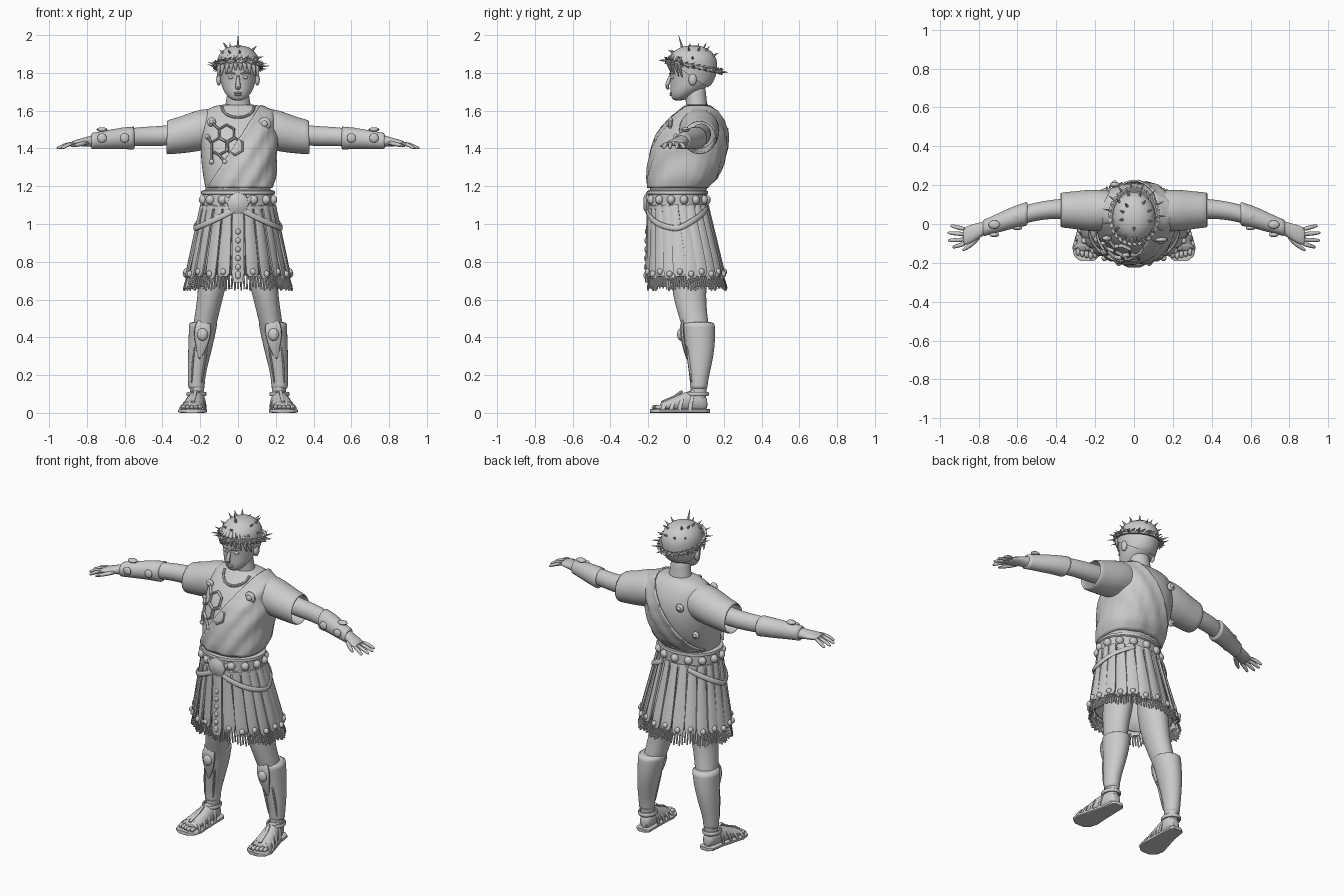
import bpy, bmesh, random
from math import sin, cos, pi, radians
from mathutils import Vector, Matrix
from mathutils.bvhtree import BVHTree

random.seed(4)
cube = bpy.data.objects.get("Cube")
if cube:
    bpy.data.objects.remove(cube)

stone = bpy.data.materials.new("light_grey")
stone.use_nodes = True
stone.diffuse_color = (.6, .6, .6, 1)
stone.node_tree.nodes["Principled BSDF"].inputs["Base Color"].default_value = stone.diffuse_color
FRONT, BACK, UP = Vector((0, -1, 0)), Vector((0, 1, 0)), Vector((0, 0, 1))


def skin(bm, rings, closed=False, cap=True):
    """Join rings of points with quads."""
    rows = [[bm.verts.new(p) for p in ring] for ring in rings]
    pairs = list(zip(rows, rows[1:])) + ([(rows[-1], rows[0])] if closed else [])
    for low, high in pairs:
        for i in range(len(low)):
            j = (i + 1) % len(low)
            bm.faces.new((low[i], low[j], high[j], high[i]))
    if cap and not closed:
        bm.faces.new(rows[0][::-1])
        bm.faces.new(rows[-1])


def loft(sections, axis="z", power=2, sides=24, cap=True, grow=0):
    """Rounded cross-sections (x, y, z, half width, half depth) across an axis."""
    bm, rings = bmesh.new(), []
    for x, y, z, a, b in sections:
        ring = []
        for i in range(sides):
            t = 2 * pi * i / sides
            c, s = [abs(v) ** (2 / power) * (1 if v > 0 else -1) for v in (cos(t), sin(t))]
            c, s = c * (a + grow), s * (b + grow)
            off = {"z": (c, s, 0), "x": (0, c, s), "y": (c, 0, s)}[axis]
            ring.append(Vector((x, y, z)) + Vector(off))
        rings.append(ring)
    skin(bm, rings, cap=cap)
    return bm


def sweep(bm, pts, a, b, normal=FRONT, sides=8, closed=False):
    """Sweep an oval strap along points; a is across, b is along the normal."""
    pts, rings, n = [Vector(p) for p in pts], [], len(pts)
    for i, p in enumerate(pts):
        if closed:
            t = pts[(i + 1) % n] - pts[i - 1]
        else:
            t = pts[min(i + 1, n - 1)] - pts[max(i - 1, 0)]
        t.normalize()
        out = normal(p) if callable(normal) else normal
        out = (out - t * out.dot(t)).normalized()
        side = t.cross(out)
        wa, wb = [w[i] if isinstance(w, (list, tuple)) else w for w in (a, b)]
        rings.append([p + side * wa * cos(2 * pi * k / sides + pi / sides)
                      + out * wb * sin(2 * pi * k / sides + pi / sides) for k in range(sides)])
    skin(bm, rings, closed)


def ball(bm, loc, size):
    m = Matrix.Translation(loc) @ Matrix.Diagonal((*size, 1))
    bmesh.ops.create_uvsphere(bm, u_segments=14, v_segments=8, radius=1, matrix=m)


def finish(name, bm, mirror=False, smooth=0, thick=0):
    bmesh.ops.recalc_face_normals(bm, faces=bm.faces)
    me = bpy.data.meshes.new(name)
    bm.to_mesh(me)
    bm.free()
    me.materials.append(stone)
    ob = bpy.data.objects.new(name, me)
    bpy.context.collection.objects.link(ob)
    if mirror:
        ob.modifiers.new("mirror", "MIRROR").use_mirror_merge = False
    if thick:
        ob.modifiers.new("thickness", "SOLIDIFY").thickness = thick
    if smooth:
        ob.modifiers.new("smooth", "SUBSURF").levels = smooth
        ob.modifiers["smooth"].render_levels = smooth


# Torso
chest = [(0, -.045, 1.1, .165, .14), (0, -.045, 1.19, .172, .148), (0, -.022, 1.24, .185, .175),
         (0, 0, 1.32, .195, .19), (0, .018, 1.4, .2, .192), (0, .035, 1.48, .2, .178),
         (0, .052, 1.55, .195, .142), (0, .065, 1.6, .18, .1), (0, .062, 1.625, .13, .075),
         (0, .06, 1.635, .07, .055)]
bm = loft(chest, power=2.3)
surface = BVHTree.FromBMesh(bm)
finish("tunic_body", bm, smooth=1)


def on_chest(x, z, way=FRONT, lift=.012):
    hit = surface.ray_cast(Vector((x, 0, z)) + way, -way)[0]
    return (hit or Vector((x, 0, z))) + way * lift


# Draped sash from left shoulder to right hip, with soft folds
bm = loft(chest[1:], power=2.3, grow=.012, cap=False)
bmesh.ops.subdivide_edges(bm, edges=bm.edges, cuts=2, use_grid_fill=True)
for v in bm.verts:
    fold = sin(70 * (v.co.x * .84 - v.co.z * .54)) * .005
    v.co += Vector((v.co.x, v.co.y - .02, 0)).normalized() * fold
bmesh.ops.bisect_plane(bm, geom=bm.verts[:] + bm.edges[:] + bm.faces[:], plane_co=(.1, 0, 1.6),
                       plane_no=(-.4, 0, .26), clear_outer=True)
finish("draped_sash", bm, thick=.01)

# Collar, brooches and chest ornament
bm = bmesh.new()
sweep(bm, [on_chest(.085 * cos(t), 1.62 + .055 * sin(t), lift=.002)
           for t in [pi + pi * i / 12 for i in range(13)]], .008, .008)
finish("collar_trim", bm)
bm = bmesh.new()
for x, z, way, r in ((.14, 1.53, FRONT, .035), (-.14, 1.54, FRONT, .024),
                     (-.1, 1.5, BACK, .025), (-.16, 1.32, BACK, .022)):
    spot = on_chest(x, z, way, .012)
    ball(bm, spot, (r, .014, r))
    ball(bm, spot + way * .01, (r * .5, .012, r * .5))
finish("brooches", bm)
bm = bmesh.new()
cells = [(-.06, 1.48), (-.015, 1.41), (-.1, 1.41)]
for x, z in cells:
    sweep(bm, [on_chest(x + .045 * cos(k * pi / 3 + pi / 6), z + .045 * sin(k * pi / 3 + pi / 6), lift=.006)
               for k in range(6)], .007, .01, closed=True)
for x, z, u, w in ((-.1, 1.5, -.14, 1.54), (-.14, 1.39, -.14, 1.33), (-.1, 1.365, -.07, 1.33),
                   (-.14, 1.43, -.16, 1.46)):
    sweep(bm, [on_chest(x, z), on_chest(u, w)], .007, .01)
    ball(bm, on_chest(u, w), (.014, .01, .014))
finish("hexagon_chest_ornament", bm)

# Sleeves and arms
sleeve = [(.1, .07, 1.51, .1, .1), (.19, .07, 1.5, .11, .112), (.26, .07, 1.482, .105, .105),
          (.32, .072, 1.468, .095, .096), (.38, .072, 1.458, .092, .092)]
finish("sleeves", loft(sleeve, "x", cap=False), True, 1, .012)
arm = [(.2, .08, 1.49, .06, .06), (.38, .08, 1.465, .052, .055), (.48, .07, 1.465, .048, .052),
       (.56, .05, 1.46, .048, .05), (.66, .02, 1.45, .043, .045), (.76, -.015, 1.44, .033, .034),
       (.8, -.035, 1.436, .042, .026), (.85, -.055, 1.43, .05, .018), (.885, -.068, 1.425, .045, .013)]
finish("arms", loft(arm, "x", sides=16), True, 1)
bracer = [(.545, .055, 1.455, .066, .066), (.56, .05, 1.455, .06, .06), (.62, .035, 1.453, .058, .057),
          (.7, .005, 1.446, .05, .05), (.765, -.018, 1.44, .042, .043), (.78, -.022, 1.438, .046, .047)]
finish("bracers", loft(bracer, "x"), True, 1)
bm = bmesh.new()
for x in (.6, .72):
    ball(bm, (x, .04 - (x - .6) * .36, 1.5), (.03, .022, .012))
    ball(bm, (x, -.02 - (x - .6) * .3, 1.455), (.025, .012, .025))
finish("bracer_studs", bm, True)
bm = bmesh.new()
for y, tip_x, tip_y in ((-.028, .945, -.008), (-.053, .96, -.045), (-.08, .958, -.085), (-.1, .935, -.12)):
    root, tip = Vector((.865, y, 1.428)), Vector((tip_x, tip_y, 1.4))
    sweep(bm, [root, root.lerp(tip, .5) + UP * .007, root.lerp(tip, .92), tip],
          [.013, .012, .01, .004], [.012, .011, .009, .004], UP)
sweep(bm, [(.79, -.05, 1.432), (.825, -.095, 1.425), (.865, -.125, 1.415), (.885, -.138, 1.41)],
      [.016, .015, .012, .005], [.014, .013, .01, .005], UP)
finish("fingers", bm, True, 1)

# Neck and head
finish("neck", loft([(0, .06, 1.57, .085, .065), (0, .058, 1.63, .066, .056), (0, .05, 1.68, .058, .056),
                     (0, .045, 1.75, .058, .06)]), smooth=1)
skull = [(0, -.042, 1.652, .025, .025), (0, -.027, 1.672, .055, .052), (0, -.002, 1.705, .078, .082),
         (0, .025, 1.74, .09, .108), (0, .035, 1.79, .1, .12), (0, .035, 1.85, .108, .127),
         (0, .035, 1.895, .098, .113), (0, .035, 1.93, .065, .075), (0, .035, 1.946, .02, .025)]
finish("head", loft(skull), smooth=1)
bm = bmesh.new()
sweep(bm, [(0, -.078, 1.795), (0, -.093, 1.755), (0, -.105, 1.725), (0, -.088, 1.712)],
      [.009, .011, .017, .012], [.01, .012, .012, .008])
for z, w in ((1.693, .024), (1.683, .02)):
    ball(bm, (0, -.077, z), (w, .01, .006))
finish("nose_and_lips", bm, smooth=1)
bm = bmesh.new()
ball(bm, (.037, -.07, 1.776), (.017, .013, .009))
ball(bm, (.102, .035, 1.765), (.014, .022, .032))
sweep(bm, [(.015, -.085, 1.795), (.04, -.079, 1.802), (.065, -.06, 1.796)], [.004, .006, .002], .007)
finish("eyes_ears_brows", bm, True)

# Hair cap and locks over the forehead
bm = loft(skull, grow=.008)
bmesh.ops.bisect_plane(bm, geom=bm.verts[:] + bm.edges[:] + bm.faces[:], plane_co=(0, -.09, 1.86),
                       plane_no=(0, -.1, -.15), clear_outer=True)
finish("hair_cap", bm, smooth=1)
bm = bmesh.new()
for x in (.012, .034, .056, .078, .094):
    y = -.088 + x * x * 7
    sweep(bm, [(x * .6, y + .025, 1.91), (x, y - .012, 1.87), (x * 1.08, y - .008, 1.84 - x * .2),
               (x * 1.15, y + .008, 1.81 - x * .4)], [.008, .017, .013, .002], [.006, .011, .009, .002])
finish("hair_locks", bm, True, 1)


# Wreath of leaves and spikes
def wreath(t, r=1):
    return Vector((.118 * r * cos(t), .04 + .136 * r * sin(t), 1.835 - .03 * sin(t)))


bm = bmesh.new()
turns = [2 * pi * i / 30 for i in range(30)]
sweep(bm, [wreath(t) for t in turns], .009, .009, UP, 6, True)
for t in turns:
    for lift in (.02, -.016):
        start, tip = wreath(t, 1.01), wreath(t + .25, 1.13) + UP * lift
        sweep(bm, [start, start.lerp(tip, .5), tip], [.003, .011, .001], [.002, .004, .001], UP, 4)
finish("leaf_wreath", bm)
bm = bmesh.new()
spikes = [(wreath(t), Vector((cos(t), sin(t), random.uniform(-.1, .5))), .05) for t in turns[::2]]
for i in range(15):
    t, h = i * 2.4, .35 + .6 * (i % 5) / 5
    r = (1 - h * h) ** .5
    spikes.append((Vector((.108 * r * cos(t), .035 + .125 * r * sin(t), 1.835 + .115 * h)),
                   Vector((r * cos(t), r * sin(t), h)), .035))
spikes.append((Vector((0, -.02, 1.935)), Vector((0, -.3, 1)), .068))
for base, way, size in spikes:
    sweep(bm, [base, base + way.normalized() * size], [.008, .0008], [.008, .0008], Vector((.3, .5, .8)), 6)
finish("crown_spikes", bm)


# Skirt of hanging straps over a plain under-skirt
def skirt(t, z, r=1):
    k = (1.12 - z) / .4
    return Vector(((.18 + .085 * k) * r * cos(t), -.045 + .045 * k + (.145 + .05 * k) * r * sin(t), z))


def outward(p):
    return Vector((p.x, p.y + .02, 0)).normalized()


bm = bmesh.new()
skin(bm, [[skirt(2 * pi * i / 44, z, .93 + .03 * (i % 2)) for i in range(44)] for z in (1.12, 1, .85, .73)],
     cap=False)
finish("under_skirt", bm, thick=.008)
straps, fringe = bmesh.new(), bmesh.new()
count = 22
for i in range(count):
    t = 2 * pi * i / count - pi / 2
    end = .71 + .012 * (i % 2)
    levels = [1.1, 1, .9, .8, end + .02, end]
    sweep(straps, [skirt(t, z, 1.01 + .02 * (i % 2)) for z in levels],
          [.024, .028, .033, .037, .037, .024], .012, outward)
    ball(straps, skirt(t, end + .025, 1.07), (.016, .016, .018))
    for k in range(-2, 3):
        top = skirt(t + k * .055, end + .015, 1.01)
        sweep(fringe, [top, skirt(t + k * .06, end - .055 - .008 * (k % 2), 1.03)], .005, .005, outward, 5)
finish("skirt_straps", straps)
finish("strap_fringe", fringe)
bm = bmesh.new()
sweep(bm, [skirt(-pi / 2, z, 1.06) for z in (1.06, .9, .74, .69)], [.03, .034, .036, .025], .01)
for i in range(6):
    ball(bm, skirt(-pi / 2, .96 - i * .047, 1.1), (.014, .01, .016))
finish("studded_front_strap", bm)

# Belt, buckle and hanging side straps
belt = [(0, -.045, z, .18 + w, .146 + w) for z, w in
        ((1.075, 0), (1.08, .016), (1.095, .016), (1.1, .008), (1.155, .008), (1.16, .016), (1.175, .014), (1.18, 0))]
finish("belt", loft(belt, sides=48))
bm = bmesh.new()
for i in range(14):
    t = 2 * pi * (i + .5) / 14
    ball(bm, (.188 * cos(t), -.045 + .154 * sin(t), 1.128), (.025, .022, .025))
finish("belt_studs", bm)
bm = loft([(0, -.19, 1.11, .06, .06), (0, -.21, 1.11, .058, .058), (0, -.225, 1.11, .03, .03)], "y", sides=8)
finish("belt_buckle", bm)
bm = bmesh.new()
path = []
for i in range(19):
    k = i / 18
    t = radians(-118 + 185 * k)
    path.append(skirt(t, 1.15 - .175 * sin(min(k * 1.55, 1) * pi / 2) + .11 * max(0, k - .62) / .38, 1.1))
sweep(bm, path, .017, .009, outward)
finish("hanging_side_straps", bm, True, 1)

# Legs and greaves
finish("legs", loft([(.11, .02, 1, .08, .09), (.125, .015, .75, .085, .1), (.145, .017, .62, .068, .088),
                     (.165, .035, .52, .064, .077), (.185, .06, .42, .06, .07), (.21, .07, .25, .045, .05),
                     (.22, .068, .1, .036, .04), (.22, .06, .04, .036, .045)]), True, 1)
greave = [(.22, .068, .125, .046, .048), (.22, .068, .14, .043, .045), (.22, .07, .2, .047, .053),
          (.205, .075, .31, .06, .074), (.192, .072, .4, .07, .084), (.186, .067, .46, .074, .086),
          (.184, .065, .485, .08, .09)]
finish("greaves", loft(greave), True, 1)
bm = bmesh.new()
sweep(bm, [(.183, -.012, .5), (.185, -.022, .46), (.19, -.02, .41), (.193, -.01, .35), (.205, .005, .28)],
      [.03, .05, .05, .034, .006], [.006, .014, .014, .01, .004])
ball(bm, (.188, -.028, .415), (.03, .02, .034))
for side in (-1, 1):
    sweep(bm, [(.195 + side * .034, .003, .36), (.21 + side * .032, .018, .26), (.22 + side * .026, .03, .15)],
          .006, .007)
finish("knee_guards", bm, True, 1)

# Sandalled feet
foot = [(.215, .115, .045, .022, .03), (.217, .085, .06, .04, .055), (.22, .03, .065, .045, .06),
        (.23, -.04, .05, .05, .045), (.24, -.1, .038, .058, .03), (.245, -.145, .03, .055, .02)]
finish("feet", loft(foot, "y"), True, 1)
sole = [(x * 1.01, y, .01, a, .01) for x, y, a in
        ((.213, .128, .025), (.215, .11, .045), (.22, .03, .052), (.232, -.06, .066),
         (.238, -.12, .077), (.24, -.165, .066), (.24, -.19, .035))]
finish("sandal_soles", loft(sole, "y", power=6), True)
bm = bmesh.new()
for i in range(5):
    ball(bm, (.2 + i * .022, -.16 + .006 * abs(i - 1), .03), (.012, .022, .013))
finish("toes", bm, True)
bm = bmesh.new()
for x, y, w, h in ((.242, -.125, .064, .045), (.236, -.08, .062, .06), (.23, -.035, .056, .082), (.222, .02, .05, .11)):
    arc = [pi * i / 10 for i in range(11)]
    sweep(bm, [(x + w * cos(t), y + .02 * sin(t), .015 + h * sin(t)) for t in arc], .011, .006,
          lambda p: Vector((p.x - .23, 0, p.z)))
sweep(bm, [(.22 + .046 * cos(t), .06 + .054 * sin(t), .1) for t in turns], .012, .008,
      lambda p: Vector((p.x - .22, p.y - .06, 0)), closed=True)
sweep(bm, [(.225, -.02, .115), (.232, -.06, .085), (.24, -.13, .055)], .01, .008, UP)
finish("sandal_straps", bm, True)

# Smooth shading with sharp edges kept
for ob in bpy.context.collection.objects:
    ob.select_set(ob.type == "MESH")
    if ob.type == "MESH":
        bpy.context.view_layer.objects.active = ob
bpy.ops.object.shade_smooth_by_angle(angle=radians(40))
